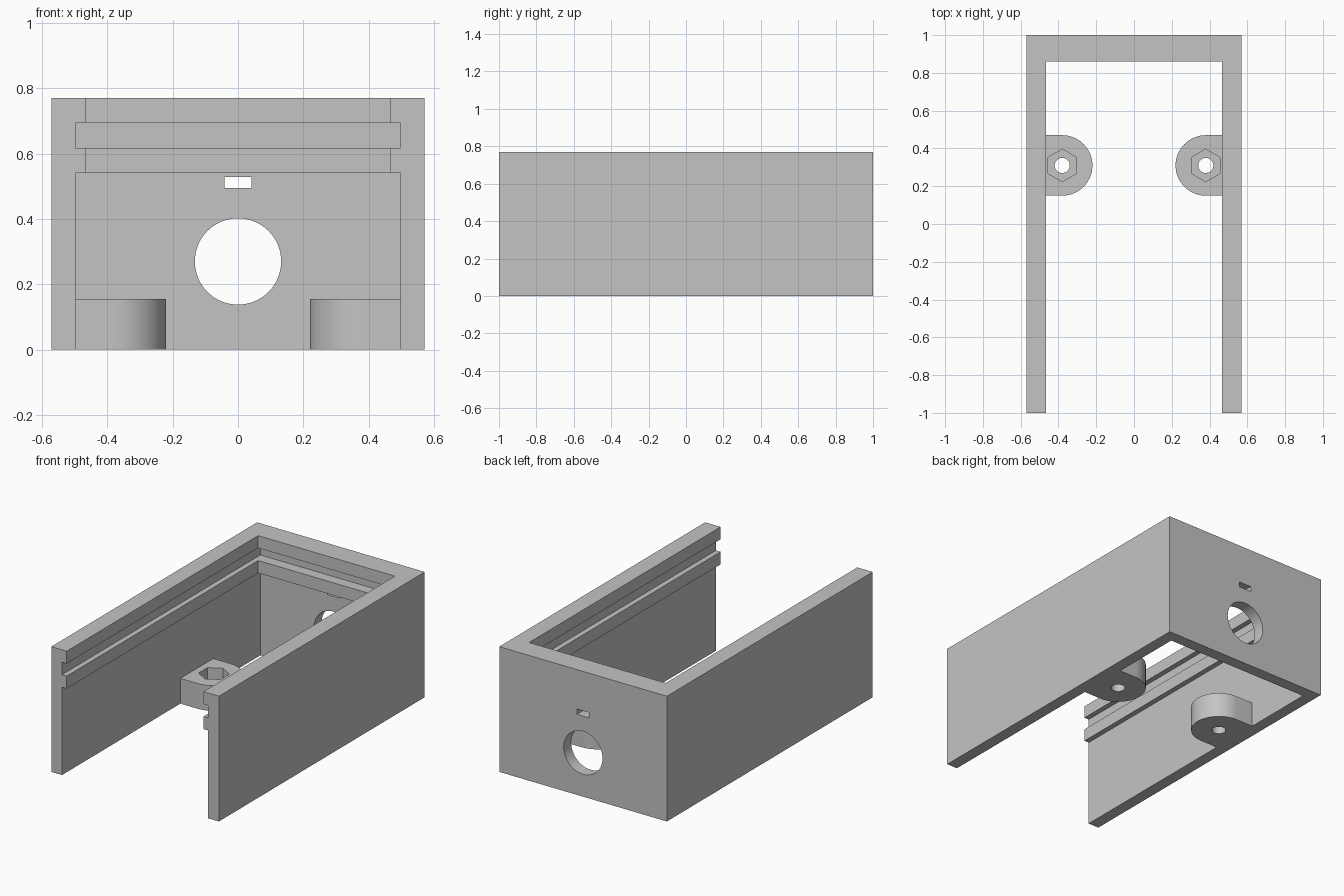
import bpy
import bmesh
from math import cos, sin, pi

if "Cube" in bpy.data.objects:
    bpy.data.objects.remove(bpy.data.objects["Cube"])

grey = bpy.data.materials.new("plain grey")
grey.use_nodes = True
colour = (0.55, 0.55, 0.55, 1)
grey.diffuse_color = colour
grey.node_tree.nodes["Principled BSDF"].inputs["Base Color"].default_value = colour


def prism(name, outline, low, high, along_y=False):
    """Extrude a flat outline along z, or along y for an (x, z) outline."""
    bm = bmesh.new()
    verts = [bm.verts.new((a, low, b) if along_y else (a, b, low)) for a, b in outline]
    face = bm.faces.new(verts)
    out = bmesh.ops.extrude_face_region(bm, geom=[face])
    moved = [v for v in out["geom"] if isinstance(v, bmesh.types.BMVert)]
    step = high - low
    bmesh.ops.translate(bm, verts=moved, vec=(0, step, 0) if along_y else (0, 0, step))
    bmesh.ops.recalc_face_normals(bm, faces=bm.faces)
    mesh = bpy.data.meshes.new(name)
    bm.to_mesh(mesh)
    bm.free()
    mesh.materials.append(grey)
    obj = bpy.data.objects.new(name, mesh)
    bpy.context.collection.objects.link(obj)
    return obj


def rect(x0, x1, y0, y1):
    return [(x0, y0), (x1, y0), (x1, y1), (x0, y1)]


def arc(cx, cy, r, n, start=0.0, sweep=2 * pi, closed=True):
    d = sweep / (n if closed else n - 1)
    return [(cx + r * cos(start + i * d), cy + r * sin(start + i * d)) for i in range(n)]


def cut(obj, cutters):
    bpy.ops.object.select_all(action="DESELECT")
    bpy.context.view_layer.objects.active = obj
    obj.select_set(True)
    for cutter in cutters:
        cutter.hide_render = True
        mod = obj.modifiers.new("cut", "BOOLEAN")
        mod.operation = "DIFFERENCE"
        mod.solver = "EXACT"
        mod.object = cutter
        bpy.ops.object.modifier_apply(modifier=mod.name)
        bpy.data.objects.remove(cutter)
    bpy.ops.object.shade_smooth_by_angle(angle=pi / 6)


W, H = 0.57, 0.77        # half width and height of the shell
WALL, RAIL = 0.497, 0.465  # inner half widths at wall and at rails
BACK = 0.927             # inner face of the back wall

# Shell: three walls with two rails and a groove, ports through the back
shell = prism("shell", rect(-W, W, -1, 1), 0, H)
cut(shell, [
    prism("opening_cutter", rect(-RAIL, RAIL, -1.2, 0.86), -0.1, H + 0.1),
    prism("cavity_cutter", rect(-WALL, WALL, -1.2, BACK), -0.1, 0.54),
    prism("groove_cutter", rect(-WALL, WALL, -1.2, BACK), 0.617, 0.694),
    prism("round_port_cutter", arc(0, 0.27, 0.132, 64), 0.8, 1.1, True),
    prism("slot_cutter", rect(-0.042, 0.042, 0.495, 0.528), 0.8, 1.1, True),
])

# Mounting lugs: rounded tabs on the side walls with a hex nut pocket and bolt hole
for side, label in ((1, "left"), (-1, "right")):
    cx, cy = 0.38 * side, 0.31
    start = pi / 2 if side > 0 else -pi / 2
    outline = arc(cx, cy, 0.16, 33, start, pi, False)
    outline += [(0.505 * side, cy - 0.16 * side), (0.505 * side, cy + 0.16 * side)]
    lug = prism(label + "_mounting_lug", outline, 0, 0.155)
    cut(lug, [
        prism("nut_cutter", arc(cx, cy, 0.086, 6, pi / 2), 0.077, 0.3),
        prism("bolt_cutter", arc(cx, cy, 0.04, 32), -0.1, 0.3),
    ])
